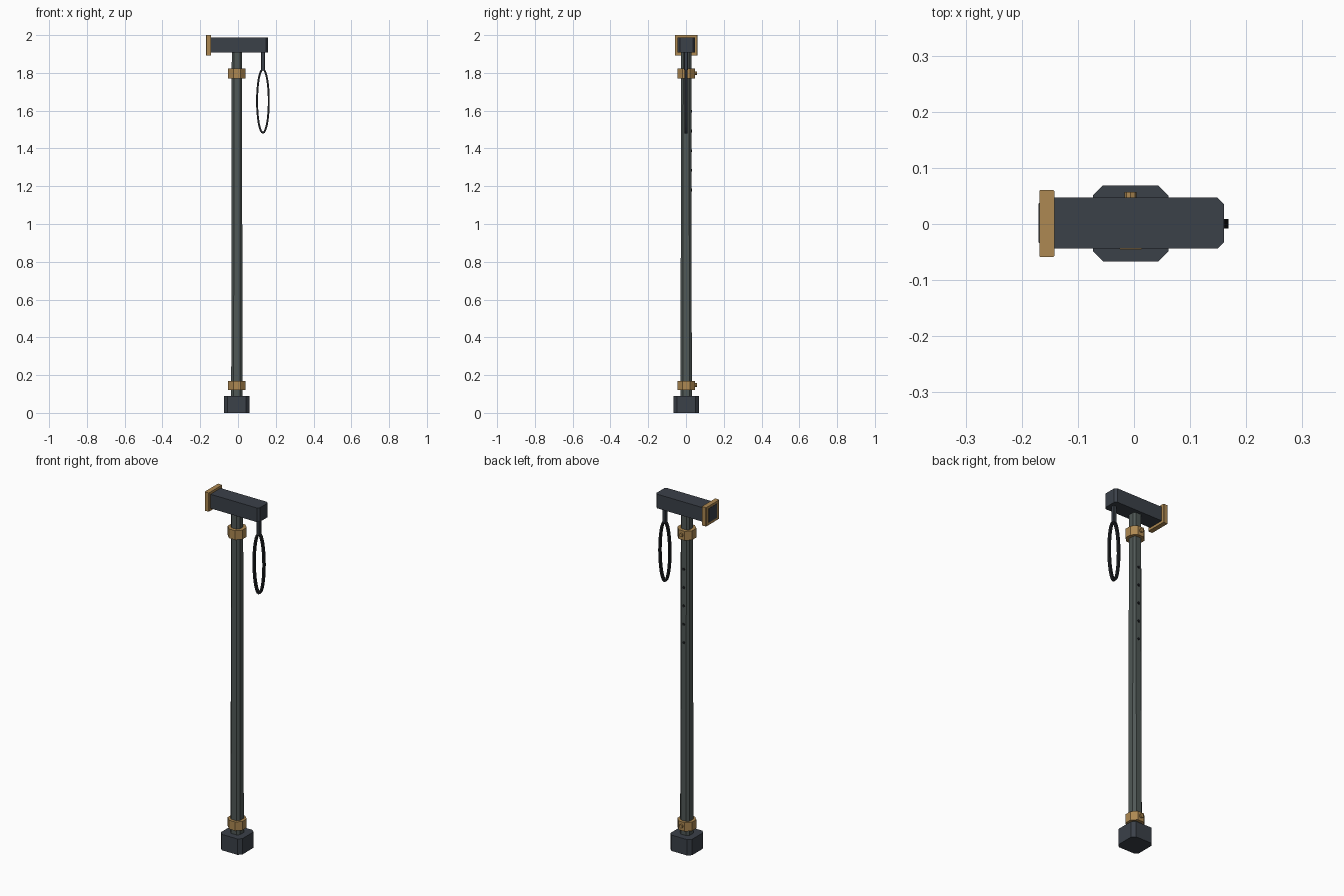
import bpy, bmesh, math
from mathutils import Matrix

if "Cube" in bpy.data.objects:
    bpy.data.objects.remove(bpy.data.objects["Cube"])


def material(name, rgb):
    m = bpy.data.materials.new(name)
    m.diffuse_color = (*rgb, 1)
    m.use_nodes = True
    m.node_tree.nodes["Principled BSDF"].inputs["Base Color"].default_value = m.diffuse_color
    return m


CHARCOAL = material("charcoal", (0.043, 0.052, 0.066))
GREY = material("grey_metal", (0.080, 0.098, 0.093))
BRASS = material("brass", (0.42, 0.25, 0.085))
BLACK = material("black", (0.013, 0.0145, 0.017))
CX, CY = -0.006, 0.001  # shaft axis


def finish(name, bm, mat):
    bmesh.ops.recalc_face_normals(bm, faces=bm.faces)
    me = bpy.data.meshes.new(name)
    bm.to_mesh(me)
    bm.free()
    me.materials.append(mat)
    ob = bpy.data.objects.new(name, me)
    bpy.context.collection.objects.link(ob)
    return ob


def chamfered_box(name, x, y, z, chamfer, mat, top_scale=1.0):
    """Box between ranges x, y, z with its four vertical edges cut."""
    bm = bmesh.new()
    bmesh.ops.create_cube(bm, size=1)
    for v in bm.verts:
        for i, (a, b) in enumerate((x, y, z)):
            v.co[i] = a if v.co[i] < 0 else b
    if chamfer:
        edges = [e for e in bm.edges
                 if abs(e.verts[0].co.z - e.verts[1].co.z) > 1e-4]
        bmesh.ops.bevel(bm, geom=edges, offset=chamfer, segments=1,
                        affect='EDGES', profile=0.5)
    mx, my = sum(x) / 2, sum(y) / 2
    for v in bm.verts:
        if v.co.z > sum(z) / 2:
            v.co.x = mx + (v.co.x - mx) * top_scale
            v.co.y = my + (v.co.y - my) * top_scale
    return finish(name, bm, mat)


def peg(name, z, radius, y0, y1, sides, mat):
    """Short cylinder pointing to the back."""
    bm = bmesh.new()
    bmesh.ops.create_cone(
        bm, cap_ends=True, segments=sides, radius1=radius, radius2=radius,
        depth=y1 - y0,
        matrix=Matrix.Translation((CX, (y0 + y1) / 2, z))
        @ Matrix.Rotation(math.pi / 2, 4, 'X'))
    return finish(name, bm, mat)


def collar(name, z0, z1):
    """Eight-sided ring with flats facing front and sides."""
    bm = bmesh.new()
    r = 0.046 / math.cos(math.pi / 8)
    bmesh.ops.create_cone(
        bm, cap_ends=True, segments=8, radius1=r, radius2=r, depth=z1 - z0,
        matrix=Matrix.Translation((CX, CY, (z0 + z1) / 2))
        @ Matrix.Rotation(math.pi / 8, 4, 'Z'))
    return finish(name, bm, BRASS)


# foot and tapered shaft
chamfered_box("foot", (CX - 0.0675, CX + 0.0675), (CY - 0.0675, CY + 0.0675),
              (0, 0.09), 0.018, CHARCOAL)
chamfered_box("shaft", (CX - 0.03, CX + 0.03), (CY - 0.03, CY + 0.03),
              (0.085, 1.912), 0.013, GREY, top_scale=0.9)

# collars, each with a screw at the back
for name, z0, z1 in (("lower", 0.12, 0.17), ("upper", 1.77, 1.822)):
    collar(name + "_collar", z0, z1)
    peg(name + "_collar_screw", (z0 + z1) / 2 + 0.002, 0.0105,
        0.035, 0.057, 8, BRASS)

# height adjustment buttons
for i in range(5):
    peg(f"button_{i + 1}", 1.18 + 0.104 * i, 0.007, 0.02, 0.033, 8, BLACK)

# handle and end frame
chamfered_box("handle", (-0.17, 0.16), (-0.044, 0.047), (1.907, 1.987),
              0.011, CHARCOAL)
chamfered_box("handle_end_frame", (-0.1685, -0.142), (-0.059, 0.061),
              (1.893, 2.0), 0.002, BRASS)

# wrist strap: stem and loop
SX = 0.132
chamfered_box("strap_stem", (SX - 0.010, SX + 0.010), (-0.010, 0.011),
              (1.815, 1.91), 0.003, CHARCOAL)
bm = bmesh.new()
N, RX, RZ, ZC = 32, 0.031, 0.168, 1.651
rings = []
for i in range(N):
    a = 2 * math.pi * i / N
    nx, nz = math.cos(a) / RX, math.sin(a) / RZ
    n = math.hypot(nx, nz)
    nx, nz = nx / n, nz / n
    rings.append([bm.verts.new((SX + RX * math.cos(a) + d * nx, y,
                                ZC + RZ * math.sin(a) + d * nz))
                  for d, y in ((-0.005, -0.008), (0.005, -0.008),
                               (0.005, 0.009), (-0.005, 0.009))])
for i in range(N):
    p, q = rings[i], rings[(i + 1) % N]
    for k in range(4):
        j = (k + 1) % 4
        bm.faces.new((p[k], p[j], q[j], q[k]))
finish("strap_loop", bm, BLACK)
